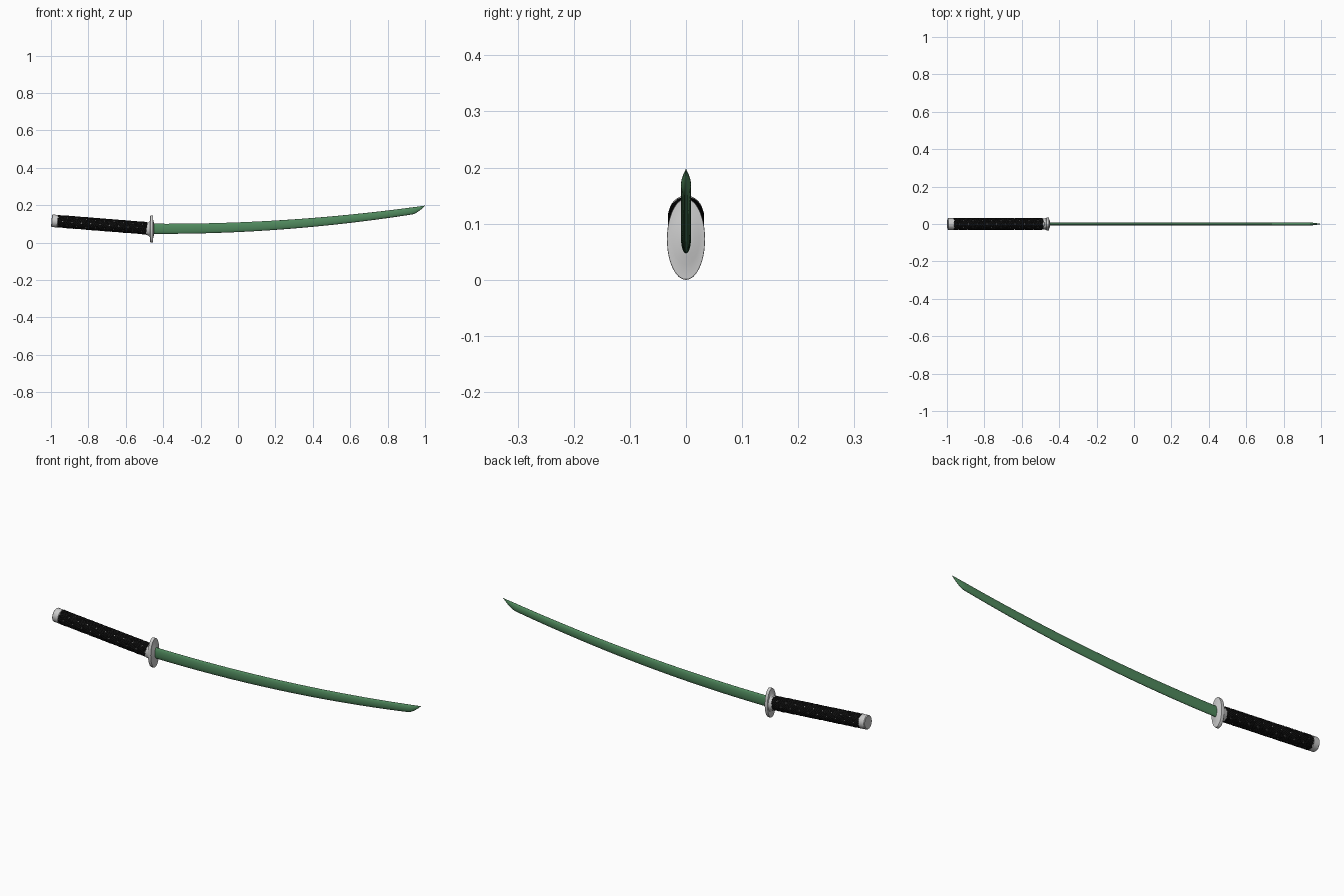
import bpy, bmesh, math
from mathutils import Vector

if "Cube" in bpy.data.objects:
    bpy.data.objects.remove(bpy.data.objects["Cube"])

# Handle axis, running from the pommel to the guard
A, B = Vector((-0.997, 0, 0.117)), Vector((-0.465, 0, 0.075))
AXIS = (B - A).normalized()
UP = Vector((-AXIS.z, 0, AXIS.x))
LENGTH = (B - A).length


def material(name, color):
    m = bpy.data.materials.new(name)
    m.diffuse_color = (*color, 1)
    m.use_nodes = True
    m.node_tree.nodes["Principled BSDF"].inputs["Base Color"].default_value = m.diffuse_color
    return m


green = material("green_blade", (0.08, 0.25, 0.11))
black = material("black_cord", (0.006, 0.006, 0.006))


def loft(name, rings, n=32, mat=None, angle=35):
    """Skin elliptical rings (centre, up, half width, half height) into a closed solid."""
    bm = bmesh.new()
    loops = []
    for c, up, ry, rz in rings:
        loops.append([bm.verts.new(c + Vector((0, ry * math.cos(a), 0)) + up * rz * math.sin(a))
                      for a in (2 * math.pi * i / n for i in range(n))])
    for p, q in zip(loops, loops[1:]):
        for i in range(n):
            j = (i + 1) % n
            bm.faces.new((p[i], p[j], q[j], q[i]))
    bm.faces.new(loops[0][::-1])
    bm.faces.new(loops[-1])
    bmesh.ops.recalc_face_normals(bm, faces=bm.faces)
    me = bpy.data.meshes.new(name)
    bm.to_mesh(me)
    bm.free()
    ob = bpy.data.objects.new(name, me)
    bpy.context.collection.objects.link(ob)
    if mat:
        me.materials.append(mat)
    bpy.ops.object.select_all(action='DESELECT')
    ob.select_set(True)
    bpy.context.view_layer.objects.active = ob
    bpy.ops.object.shade_smooth_by_angle(angle=math.radians(angle))
    return ob


def on_handle(profile):
    return [(A + AXIS * t, UP, ry, rz) for t, ry, rz in profile]


# Blade: gently rising curve whose lower edge sweeps up into the point
def top_edge(x):
    return 0.101 + 0.0505 * (x + 0.42) ** 2 - 0.005 * (x + 0.46) / 1.46


def bottom_edge(x):
    body = 0.047 + 0.0585 * (x + 0.40) ** 2
    if x < 0.93:
        return body
    s = (x - 0.93) / 0.07
    start = 0.047 + 0.0585 * 1.33 ** 2
    return start + (top_edge(1.0) - 0.001 - start) * s ** 1.5


Z = Vector((0, 0, 1))
xs = [-0.475 + 1.405 * i / 28 for i in range(29)] + [0.94, 0.95, 0.96, 0.97, 0.98, 0.99, 1.0]
blade = []
for x in xs:
    hi, lo = top_edge(x), bottom_edge(x)
    taper = 1 if x < 0.93 else max(0.08, 1 - ((x - 0.93) / 0.07) ** 1.5)
    blade.append((Vector((x, 0, (hi + lo) / 2)), Z, 0.009 * taper, max(0.0005, (hi - lo) / 2)))
loft("blade", blade, 24, green, 40)

# Guard: oval plate with flared collars on both sides
guard = [(-0.492, 0.028, 0.031), (-0.478, 0.029, 0.035), (-0.471, 0.031, 0.045),
         (-0.469, 0.0335, 0.0715), (-0.467, 0.034, 0.0725), (-0.456, 0.034, 0.0725),
         (-0.454, 0.0335, 0.0715), (-0.453, 0.024, 0.045), (-0.448, 0.015, 0.031)]
loft("guard", [(Vector((x, 0, 0.0725)), Z, ry, rz) for x, ry, rz in guard], 48)

# Handle core and pommel cap
loft("handle_core", on_handle([(0.01, 0.027, 0.029), (LENGTH - 0.005, 0.027, 0.029)]))
loft("pommel", on_handle([(0, 0.028, 0.031), (0.003, 0.031, 0.0335),
                          (0.032, 0.031, 0.0335), (0.034, 0.029, 0.031)]))


# Cord wrap: bands of four cords crossing in both directions
def cord_band(name, direction):
    cu = bpy.data.curves.new(name, 'CURVE')
    cu.dimensions = '3D'
    cu.bevel_depth = 0.0042
    cu.bevel_resolution = 1
    cu.use_fill_caps = True
    t0, t1, pitch = 0.034, LENGTH - 0.024, 0.2
    steps = 60
    for k in range(20):
        if k % 5 == 4:
            continue  # gap between bands shows the core
        sp = cu.splines.new('POLY')
        sp.points.add(steps)
        for i in range(steps + 1):
            t = t0 + (t1 - t0) * i / steps
            a = direction * 2 * math.pi * (t / pitch + k / 20)
            weave = 0.0007 * direction * math.sin(2 * math.pi * t / 0.05)
            p = (A + AXIS * t + Vector((0, (0.0275 + weave) * math.cos(a), 0))
                 + UP * (0.0295 + weave) * math.sin(a))
            sp.points[i].co = (*p, 1)
        sp.use_smooth = True
    cu.materials.append(black)
    ob = bpy.data.objects.new(name, cu)
    bpy.context.collection.objects.link(ob)


cord_band("handle_wrap_right", 1)
cord_band("handle_wrap_left", -1)
